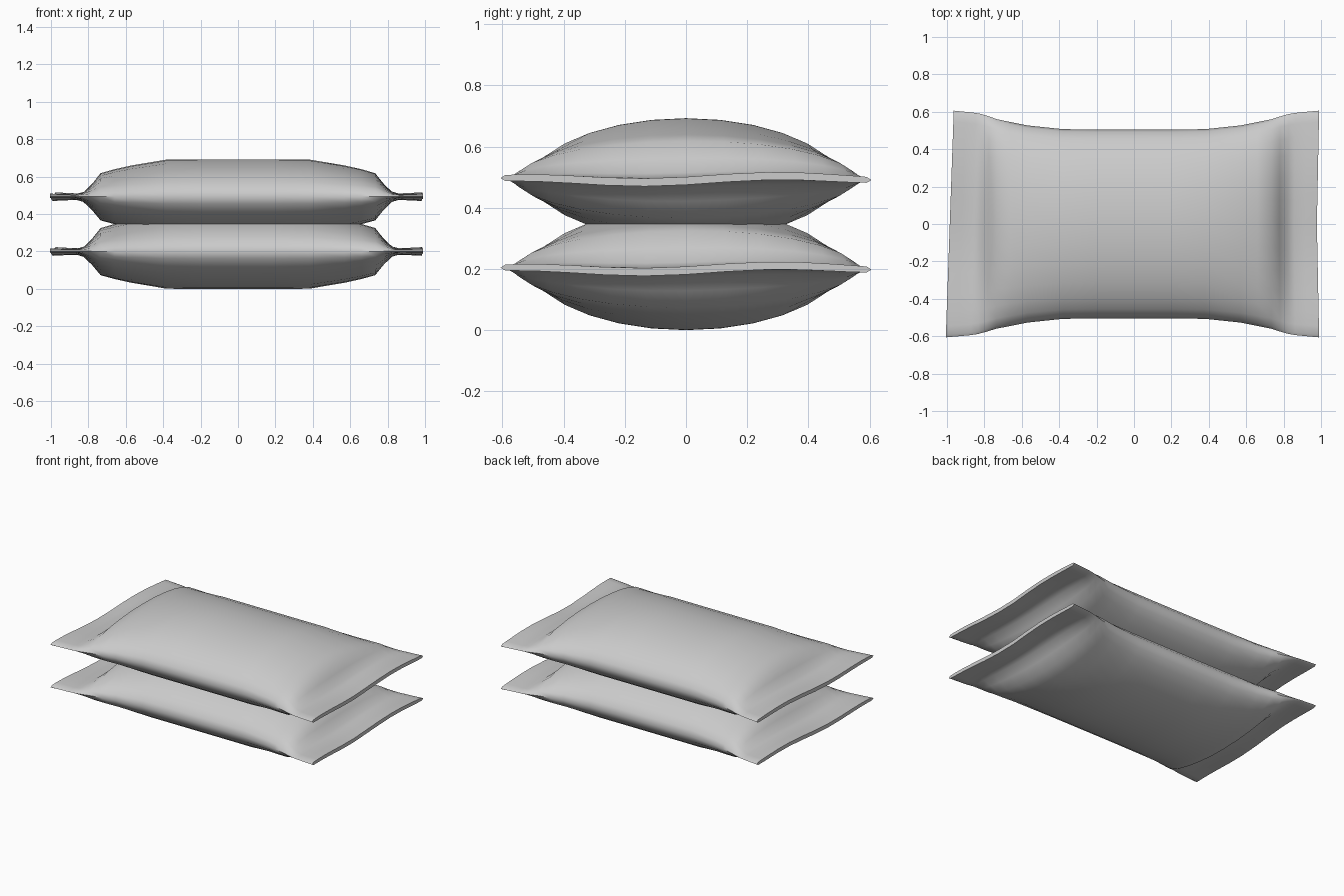
import bpy, bmesh, math

if "Cube" in bpy.data.objects:
    bpy.data.objects.remove(bpy.data.objects["Cube"])

# Half of the sack's length profile: (|x|, half width, half height, section exponent)
HALF = [(0.0, 0.505, 0.200, 1.12), (0.19, 0.505, 0.200, 1.12), (0.38, 0.507, 0.199, 1.12),
        (0.57, 0.527, 0.167, 1.10), (0.66, 0.545, 0.147, 1.08), (0.735, 0.560, 0.126, 1.05),
        (0.78, 0.575, 0.070, 1.0), (0.825, 0.588, 0.024, 0.7), (0.86, 0.594, 0.012, 0.4),
        (0.92, 0.600, 0.012, 0.3), (0.985, 0.606, 0.013, 0.2)]
STATIONS = [(-x, w, h, q) for x, w, h, q in reversed(HALF[1:])] + HALF
RING = 28


def make_sack(name, z_mid):
    bm = bmesh.new()
    rings = []
    for x, w, h, q in STATIONS:
        seam = max(0.0, (abs(x) - 0.7) / 0.285)      # 0 on body, 1 at sealed end
        ring = []
        for i in range(RING):
            a = 2 * math.pi * i / RING
            c, s = math.cos(a), math.sin(a)
            # sealed ends keep a little thickness at their corners
            y = w * c
            z = h * math.copysign(abs(s) ** q, s) if abs(s) > 1e-6 else 0.0
            # gentle ripples and slightly skewed end edges
            z += seam * (0.009 * math.sin(7.5 * y - 0.6) + 0.007 * y)
            skew = 0.035 * y if x < 0 else 0.012 * (abs(c) - 0.6)
            ring.append(bm.verts.new((x + seam * skew, y, z_mid + z)))
        rings.append(ring)
    for r0, r1 in zip(rings, rings[1:]):
        for i in range(RING):
            j = (i + 1) % RING
            bm.faces.new((r0[i], r0[j], r1[j], r1[i]))
    # end caps as strips of quads across the seal
    for ring in (rings[0], rings[-1]):
        bm.faces.new((ring[0], ring[1], ring[-1]))
        half = RING // 2
        for i in range(1, half - 1):
            bm.faces.new((ring[i], ring[i + 1], ring[-i - 1], ring[-i]))
        bm.faces.new((ring[half - 1], ring[half], ring[half + 1]))
    bmesh.ops.recalc_face_normals(bm, faces=bm.faces[:])
    mesh = bpy.data.meshes.new(name)
    bm.to_mesh(mesh)
    bm.free()
    obj = bpy.data.objects.new(name, mesh)
    bpy.context.collection.objects.link(obj)
    bpy.ops.object.select_all(action='DESELECT')
    obj.select_set(True)
    bpy.context.view_layer.objects.active = obj
    bpy.ops.object.shade_smooth_by_angle(angle=math.radians(50))
    return obj


# Two stacked sacks that sink slightly into each other
make_sack("lower_sack", 0.20)
make_sack("upper_sack", 0.493)
